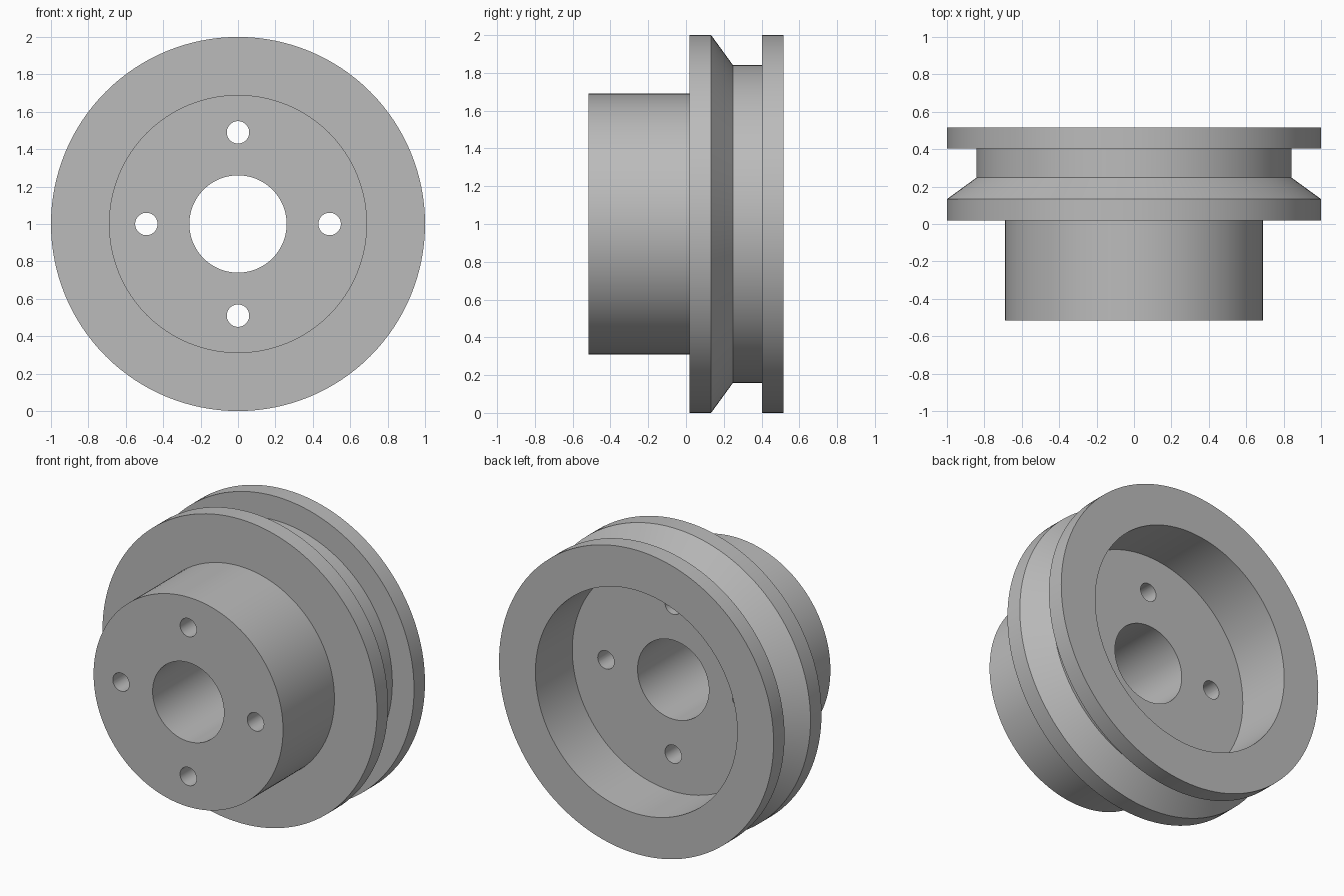
import bpy, bmesh, math
from mathutils import Matrix, Vector

cube = bpy.data.objects.get("Cube")
if cube:
    bpy.data.objects.remove(cube, do_unlink=True)

SEGMENTS = 128
CENTRE = Vector((0, 0, 1))

metal = bpy.data.materials.new("grey metal")
metal.use_nodes = True
grey = (0.5, 0.5, 0.5, 1)
metal.diffuse_color = grey
metal.node_tree.nodes["Principled BSDF"].inputs["Base Color"].default_value = grey


def make_object(name, bm):
    bmesh.ops.recalc_face_normals(bm, faces=bm.faces)
    mesh = bpy.data.meshes.new(name)
    bm.to_mesh(mesh)
    bm.free()
    mesh.materials.append(metal)
    obj = bpy.data.objects.new(name, mesh)
    bpy.context.collection.objects.link(obj)
    return obj


def lathe(name, profile):
    """Revolve a closed (radius, y) profile around the y axis."""
    bm = bmesh.new()
    verts = [bm.verts.new((r, y, 1)) for r, y in profile]
    edges = [bm.edges.new((v, verts[i - 1])) for i, v in enumerate(verts)]
    bmesh.ops.spin(bm, geom=verts + edges, cent=CENTRE, axis=(0, 1, 0),
                   angle=math.tau, steps=SEGMENTS, use_merge=True)
    bmesh.ops.remove_doubles(bm, verts=bm.verts, dist=0.0001)
    return make_object(name, bm)


# Pulley body: bored hub, grooved rim and rear recess
pulley = lathe("pulley_body", [
    (0.26, -0.517), (0.69, -0.517), (0.69, 0.018),      # hub
    (1.0, 0.018), (1.0, 0.133), (0.842, 0.248),         # front flange
    (0.842, 0.403), (1.0, 0.403), (1.0, 0.517),         # groove, rear flange
    (0.735, 0.517), (0.735, 0.133), (0.26, 0.133),      # recess
])

# Four bolt holes around the bore
bm = bmesh.new()
for i in range(4):
    a = i * math.pi / 2
    place = Matrix.Translation(CENTRE + Vector((math.cos(a), 0, math.sin(a))) * 0.49)
    bmesh.ops.create_cone(bm, cap_ends=True, segments=40, radius1=0.06,
                          radius2=0.06, depth=2,
                          matrix=place @ Matrix.Rotation(math.pi / 2, 4, "X"))
cutter = make_object("bolt_hole_cutter", bm)
cutter.hide_render = True

cut = pulley.modifiers.new("bolt holes", "BOOLEAN")
cut.operation = "DIFFERENCE"
cut.solver = "EXACT"
cut.object = cutter

bpy.ops.object.select_all(action="DESELECT")
pulley.select_set(True)
bpy.context.view_layer.objects.active = pulley
bpy.ops.object.modifier_apply(modifier=cut.name)
bpy.data.objects.remove(cutter, do_unlink=True)
bpy.ops.object.shade_smooth_by_angle(angle=math.radians(25))
